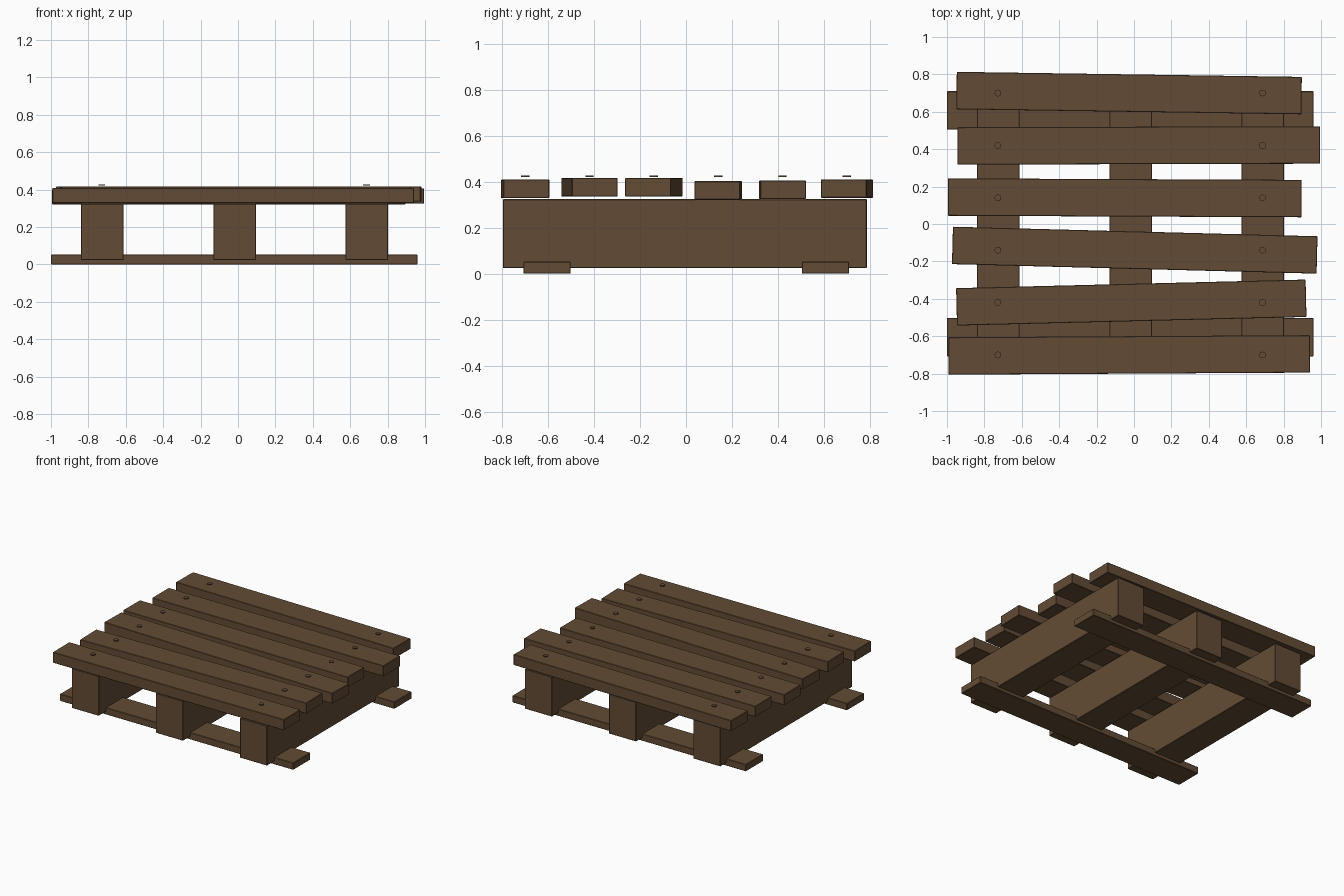
import bpy
from math import atan2
from mathutils import Vector

cube = bpy.data.objects.get("Cube")
if cube:
    bpy.data.objects.remove(cube, do_unlink=True)


def make_material(name, color):
    mat = bpy.data.materials.new(name)
    mat.use_nodes = True
    mat.diffuse_color = color
    mat.node_tree.nodes["Principled BSDF"].inputs["Base Color"].default_value = color
    return mat


wood = make_material("brown wood", (0.125, 0.071, 0.035, 1))


def plank(name, low, high, angle=0.0):
    """Box between two corners, turned about its own centre, with softened edges."""
    low, high = Vector(low), Vector(high)
    bpy.ops.mesh.primitive_cube_add(size=1, location=(low + high) / 2)
    obj = bpy.context.object
    obj.name = name
    obj.scale = high - low
    bpy.ops.object.transform_apply(location=False, rotation=False, scale=True)
    obj.rotation_euler.z = angle
    obj.data.materials.append(wood)
    bevel = obj.modifiers.new("soft edges", "BEVEL")
    bevel.width = 0.003
    bevel.segments = 1
    return obj


# Two runners on the ground
for side, y in (("front", -0.605), ("back", 0.607)):
    plank(side + "_runner", (-1.0, y - 0.103, 0), (0.96, y + 0.103, 0.053))

# Three deep stringers
for name, x in (("right", -0.725), ("middle", -0.018), ("left", 0.688)):
    plank(name + "_stringer", (x - 0.114, -0.797, 0.024), (x + 0.114, 0.787, 0.325))

# Crooked top slats: start x, end x, sideways drift, underside height
slats = [
    (-0.992, 0.941, 0.011, 0.329),
    (-0.949, 0.920, 0.046, 0.336),
    (-0.971, 0.979, -0.051, 0.336),
    (-0.995, 0.896, -0.008, 0.322),
    (-0.944, 0.995, 0.005, 0.325),
    (-0.949, 0.896, -0.027, 0.330),
]
for i, (x0, x1, drift, z) in enumerate(slats):
    y = -0.70 + 0.28 * i
    plank(f"top_slat_{i + 1}", (x0, y - 0.1, z), (x1, y + 0.1, z + 0.081),
          atan2(drift, x1 - x0))

    # Nail heads above each slat
    for side, x in (("right", -0.728), ("left", 0.687)):
        bpy.ops.mesh.primitive_cylinder_add(vertices=12, radius=0.018, depth=0.007,
                                            location=(x, y, 0.425))
        nail = bpy.context.object
        nail.name = f"{side}_nail_{i + 1}"
        nail.data.materials.append(wood)
